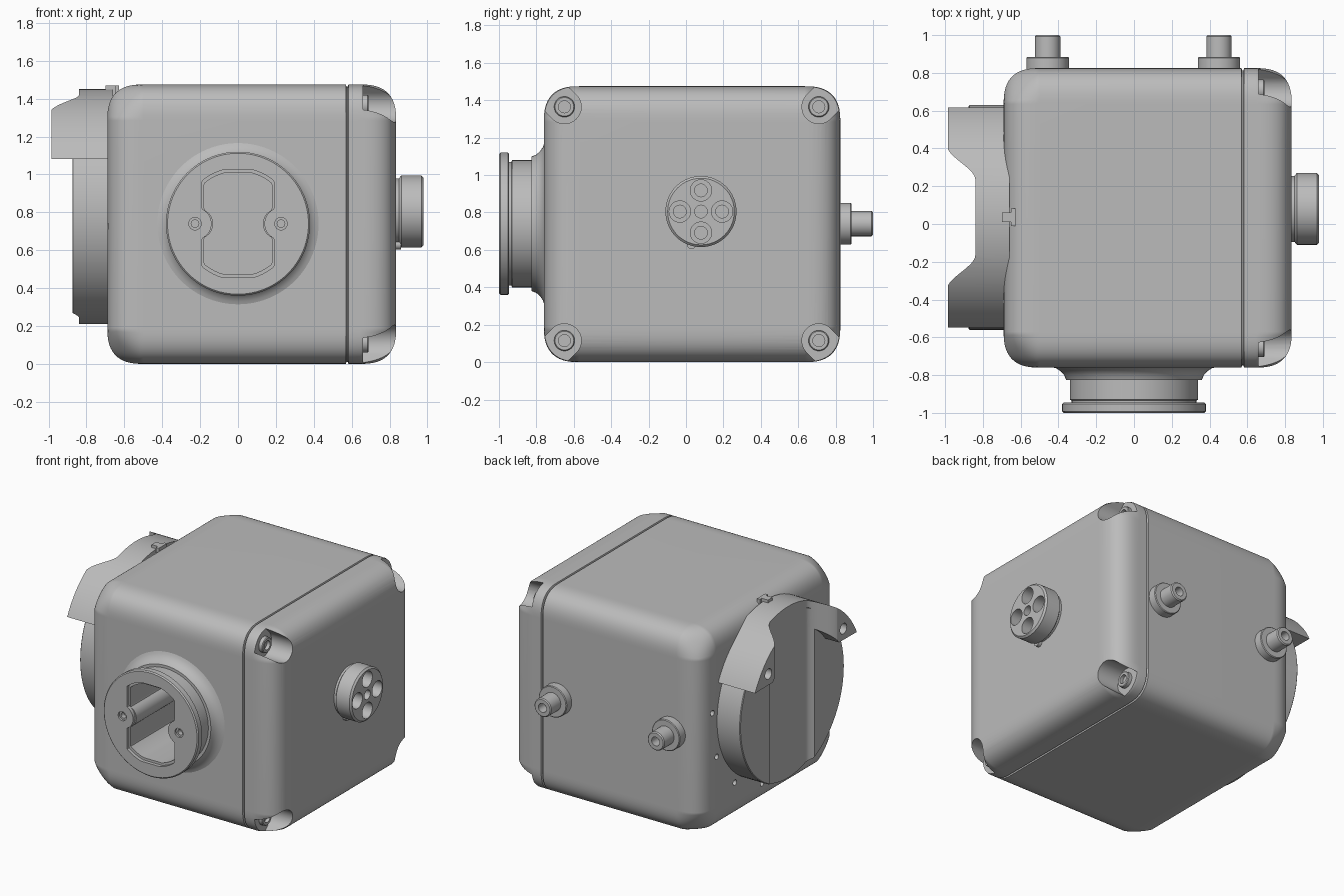
import bpy, bmesh
from math import sin, cos, pi, sqrt, radians
from mathutils import Vector

cube = bpy.data.objects.get("Cube")
if cube:
    bpy.data.objects.remove(cube)

grey = bpy.data.materials.new("housing_grey")
grey.use_nodes = True
grey.diffuse_color = (0.5, 0.5, 0.5, 1)
bsdf = next(n for n in grey.node_tree.nodes if n.type == 'BSDF_PRINCIPLED')
bsdf.inputs["Base Color"].default_value = grey.diffuse_color


# ---- helpers ----
def circle(c, r, n=64):
    return [(c[0] + r * cos(2 * pi * i / n), c[1] + r * sin(2 * pi * i / n)) for i in range(n)]


def place(axis, t, p, q):
    return {'x': (t, p, q), 'y': (p, t, q), 'z': (p, q, t)}[axis]


def loft(bm, axis, sections):
    """Closed solid through (position, outline) sections along an axis."""
    rings = [[bm.verts.new(place(axis, t, *p)) for p in pts] for t, pts in sections]
    n = len(rings[0])
    for a, b in zip(rings, rings[1:]):
        for i in range(n):
            j = (i + 1) % n
            bm.faces.new((a[i], a[j], b[j], b[i]))
    bm.faces.new(rings[0])
    bm.faces.new(rings[-1])


def prism(bm, axis, pts, lo, hi):
    loft(bm, axis, [(lo, pts), (hi, pts)])


def lathe(bm, axis, c, profile, n=64):
    loft(bm, axis, [(t, circle(c, r, n)) for t, r in profile])


def make(name, bm):
    bmesh.ops.recalc_face_normals(bm, faces=bm.faces)
    mesh = bpy.data.meshes.new(name)
    bm.to_mesh(mesh)
    bm.free()
    mesh.materials.append(grey)
    obj = bpy.data.objects.new(name, mesh)
    bpy.context.scene.collection.objects.link(obj)
    return obj


def cut(obj, bm):
    """Subtract a solid and bake the result."""
    cutter = make("cutter", bm)
    cutter.hide_render = True
    mod = obj.modifiers.new("cut", 'BOOLEAN')
    mod.object, mod.operation, mod.solver = cutter, 'DIFFERENCE', 'EXACT'
    bpy.context.view_layer.update()
    baked = bpy.data.meshes.new_from_object(obj.evaluated_get(bpy.context.evaluated_depsgraph_get()))
    obj.modifiers.clear()
    obj.data = baked
    bpy.data.objects.remove(cutter)


def finish(obj):
    bpy.ops.object.select_all(action='DESELECT')
    obj.select_set(True)
    bpy.context.view_layer.objects.active = obj
    bpy.ops.object.shade_smooth_by_angle(angle=radians(32))
    mod = obj.modifiers.new("weighted_normals", 'WEIGHTED_NORMAL')
    mod.keep_sharp = True


# ---- main housing: soft box with fuller rounding at the corners ----
LO, HI = Vector((-0.69, -0.76, 0)), Vector((0.835, 0.825, 1.475))
MID, R, K = (LO + HI) / 2, 0.19, 8
bm = bmesh.new()
bmesh.ops.create_cube(bm, size=2)
bmesh.ops.subdivide_edges(bm, edges=bm.edges[:], cuts=2 * K + 1, use_grid_fill=True)
for v in bm.verts:
    inner, d = Vector(), Vector()
    for a in range(3):
        i = round((v.co[a] + 1) * (K + 1)) - (K + 1)
        side = 1 if i > 0 else -1
        inner[a] = MID[a] + (side * ((HI[a] - LO[a]) / 2 - R) if i else 0)
        d[a] = side * max(abs(i) - 1, 0) / K
    d /= sum(abs(c) ** 2.6 for c in d) ** (1 / 2.6)
    v.co = inner + R * d * (1 - 0.45 * abs(d.x * d.y * d.z))
# seam groove of the cover
for x in (0.569, 0.573, 0.579, 0.583):
    bmesh.ops.bisect_plane(bm, geom=bm.verts[:] + bm.edges[:] + bm.faces[:],
                           plane_co=(x, 0, 0), plane_no=(1, 0, 0))
for v in bm.verts:
    if 0.572 < v.co.x < 0.58:
        v.co.yz = MID.yz + (v.co.yz - MID.yz) * 0.985
body = make("housing", bm)

# corner screw pockets, open towards the corner
SCREWS = [(y, z) for y in (-0.65, 0.71) for z in (0.115, 1.365)]
bm = bmesh.new()
for y, z in SCREWS:
    sy, sz = (1 if y > 0 else -1), (1 if z > MID.z else -1)
    pts = []
    for i in range(25):
        a = pi / 2 + pi * i / 24
        pts.append((0.09 * cos(a), 0.09 * sin(a)))
    pts += [(0.3, -0.09), (0.3, 0.09)]
    s = sqrt(0.5)
    prism(bm, 'x', [(y + sy * s * (u - w), z + sz * s * (u + w)) for u, w in pts], 0.66, 1)
# ring of small holes around the round plate
PLATE = (0.035, 0.805)
for i in range(12):
    a = radians(7 + 30 * i)
    if sin(a) < 0.4:
        prism(bm, 'x', circle((PLATE[0] + 0.65 * cos(a), PLATE[1] + 0.65 * sin(a)), 0.02, 16), -0.8, -0.63)
cut(body, bm)


# ---- front port ----
PORT = (0, 0.74)


def opening(scale):
    """Round opening with flat sides and a notch around each screw."""
    right = []
    for i in range(61):
        z = -0.285 + 0.57 * i / 60
        x = min(0.19, sqrt(0.295 ** 2 - z * z))
        if abs(z) < 0.085:
            x = min(x, 0.225 - sqrt(0.085 ** 2 - z * z))
        right.append((x, z))
    loop = right + [(-x, z) for x, z in reversed(right)]
    return [(x * scale, PORT[1] + z * scale) for x, z in loop]


bm = bmesh.new()
lathe(bm, 'y', PORT, [(-1, 0.372), (-0.992, 0.38), (-0.952, 0.38), (-0.946, 0.374), (-0.946, 0.33),
                      (-0.934, 0.33), (-0.93, 0.34), (-0.825, 0.34), (-0.825, 0.36),
                      (-0.8, 0.37), (-0.78, 0.388), (-0.765, 0.41), (-0.757, 0.435), (-0.7, 0.435)], 96)
port = make("front_port", bm)
for scale, depth in ((1, -0.975), (0.94, -0.3)):
    bm = bmesh.new()
    prism(bm, 'y', opening(scale), -1.1, depth)
    if scale == 1:
        for x in (-0.227, 0.227):
            lathe(bm, 'y', (x, 0.74), [(-1.1, 0.033), (-0.985, 0.033), (-0.985, 0.02), (-0.95, 0.02)], 24)
    cut(port, bm)
bm = bmesh.new()
prism(bm, 'y', opening(0.94), -1.1, -0.3)
cut(body, bm)

# ---- corner screws ----
screws = []
for y, z in SCREWS:
    bm = bmesh.new()
    lathe(bm, 'x', (y, z), [(0.64, 0.055), (0.685, 0.055), (0.69, 0.05), (0.69, 0.032), (0.665, 0.032)], 32)
    screws.append(make("corner_screw", bm))

# ---- connector on the cover ----
HUB = (0.08, 0.805)
bm = bmesh.new()
lathe(bm, 'x', HUB, [(0.8, 0.175), (0.85, 0.175), (0.862, 0.19), (0.968, 0.19), (0.98, 0.178)])
hub = make("side_connector", bm)
bm = bmesh.new()
for dy, dz in ((1, 0), (-1, 0), (0, 1), (0, -1)):
    c = (HUB[0] + 0.113 * dy, HUB[1] + 0.113 * dz)
    lathe(bm, 'x', c, [(0.87, 0.034), (0.9, 0.034), (0.9, 0.057), (1.1, 0.057)], 32)
lathe(bm, 'x', HUB, [(0.93, 0.034), (1.1, 0.034)], 24)
cut(hub, bm)
bm = bmesh.new()
lathe(bm, 'x', (0.03, 0.63), [(0.8, 0.025), (0.86, 0.025)], 24)
nub = make("connector_index_pin", bm)

# ---- rear pins ----
pins = []
for x in (-0.457, 0.45):
    bm = bmesh.new()
    lathe(bm, 'y', (x, 0.74), [(0.78, 0.112), (0.88, 0.112), (0.885, 0.107), (0.885, 0.067),
                               (0.993, 0.067), (1, 0.06), (1, 0.032), (0.93, 0.032)], 48)
    pins.append(make("rear_pin", bm))

# ---- round side plate with scooped guard ----
bm = bmesh.new()
lathe(bm, 'x', PLATE, [(-0.875, 0.59), (-0.87, 0.595), (-0.65, 0.595)], 96)
plate = make("round_side_plate", bm)

bm = bmesh.new()
start, ends, steps = radians(25.5), radians(154.5), 48
arc = [start + (ends - start) * i / steps for i in range(steps + 1)]
outline = [(PLATE[0] + 0.645 * cos(a), PLATE[1] + 0.645 * sin(a)) for a in arc]
foot = sqrt(0.47 ** 2 - 0.28 ** 2)
inner_arc = [(PLATE[0] + 0.47 * cos(a), PLATE[1] + 0.47 * sin(a))
             for a in reversed(arc) if 0.47 * sin(a) > 0.285]
outline += [(PLATE[0] - foot, 1.085)] + inner_arc + [(PLATE[0] + foot, 1.085)]
prism(bm, 'x', outline, -0.985, -0.66)
guard = make("plate_guard", bm)

half = []
for i in range(17):
    t = i / 16
    half.append((-0.99 + 0.15 * (3 * t * t - 2 * t ** 3), 0.38 - 0.18 * t))
scoop = [(-1.1, 0.38)] + half
scoop += [(x, -y) for x, y in reversed(scoop)]
scoop = [(x, y + PLATE[0]) for x, y in scoop]
for part in (guard, plate):
    bm = bmesh.new()
    prism(bm, 'z', scoop, 0.1, 1.6)
    cut(part, bm)
# screw holes in the guard
bm = bmesh.new()
for deg in (40, 68, 112, 140):
    a = radians(deg)
    prism(bm, 'x', circle((PLATE[0] + 0.56 * cos(a), PLATE[1] + 0.56 * sin(a)), 0.038, 24), -1.1, -0.79)
cut(guard, bm)

# ---- locating tab on top of the guard ----
bm = bmesh.new()
prism(bm, 'z', [(-0.7, 0.01), (-0.65, 0.01), (-0.65, -0.01), (-0.627, -0.01),
                (-0.627, 0.083), (-0.65, 0.083), (-0.65, 0.062), (-0.7, 0.062)], 1.36, 1.47)
tab = make("locating_tab", bm)

for obj in [body, port, hub, nub, plate, guard, tab] + screws + pins:
    finish(obj)
